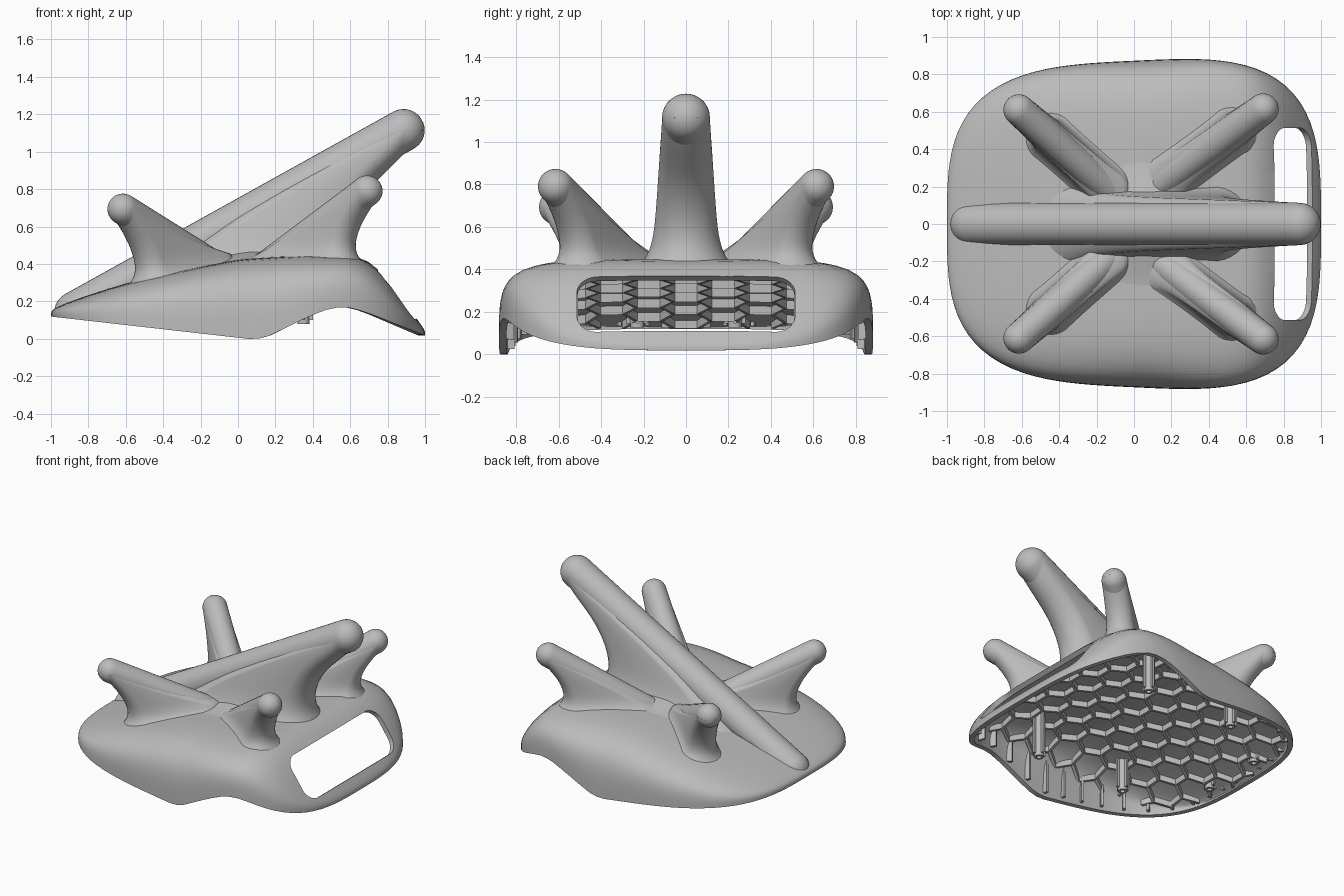
import bpy, bmesh, math
from mathutils import Vector

cube = bpy.data.objects.get("Cube")
if cube:
    bpy.data.objects.remove(cube, do_unlink=True)

GREY = (0.5, 0.5, 0.5, 1)
mat = bpy.data.materials.new("plain_grey")
mat.use_nodes = True
mat.diffuse_color = GREY
mat.node_tree.nodes["Principled BSDF"].inputs["Base Color"].default_value = GREY

# Long profiles of the shell: crown line and lower rim, as (x, z)
CROWN = [(-1.1, .165), (-.5, .325), (0, .425), (.3, .445), (.65, .45), (.78, .37), (.9, .205), (1.1, -.03)]
RIM = [(-1.1, .13), (.12, -.008), (.4, .13), (.53, .175), (.64, .16), (1.1, -.022)]
POWER = 3.3  # squareness of the plan outline


def along(points, x):
    for (x0, z0), (x1, z1) in zip(points, points[1:]):
        if x <= x1:
            return z0 + (z1 - z0) * (x - x0) / (x1 - x0)
    return points[-1][1]


def smooth(points, x):
    return sum(along(points, x + d) for d in (-.05, 0, .05)) / 3


def half_width(x):
    return .873 * (1 + .055 * x)


def reach(x, y):
    """0 at the middle of the shell, 1 on its outline."""
    return (abs(x) ** POWER + abs(y / half_width(x)) ** POWER) ** (1 / POWER)


def surface(x, y):
    fall = max(0, 1 - reach(x, y) ** 6) ** .27
    rim = smooth(RIM, x)
    return rim + (smooth(CROWN, x) - rim) * fall


def outline(angle, s):
    c, n = math.cos(angle), math.sin(angle)
    r = s * (abs(c) ** POWER + abs(n) ** POWER) ** (-1 / POWER)
    return r * c, r * n * half_width(r * c)


def finish(name, bm, recalc=True):
    if recalc:
        bmesh.ops.recalc_face_normals(bm, faces=bm.faces)
    mesh = bpy.data.meshes.new(name)
    bm.to_mesh(mesh)
    bm.free()
    mesh.materials.append(mat)
    obj = bpy.data.objects.new(name, mesh)
    bpy.context.collection.objects.link(obj)
    return obj


def round_off(obj, angle=40):
    bpy.ops.object.select_all(action='DESELECT')
    obj.select_set(True)
    bpy.context.view_layer.objects.active = obj
    bpy.ops.object.shade_smooth_by_angle(angle=math.radians(angle))


def loft(bm, rings, first=True, last=True):
    loops = [[bm.verts.new(p) for p in ring] for ring in rings]
    for a, b in zip(loops, loops[1:]):
        for i in range(len(a)):
            j = (i + 1) % len(a)
            bm.faces.new((a[i], a[j], b[j], b[i]))
    if first:
        bm.faces.new(loops[0][::-1])
    if last:
        bm.faces.new(loops[-1])


def plate(bm, a, b, width, low, high):
    """Upright bar from a to b; low and high give its z at a point."""
    a, b = Vector(a), Vector(b)
    side = (b - a).orthogonal().normalized() * width / 2
    corners = [(a, a + side), (b, b + side), (b, b - side), (a, a - side)]
    loft(bm, [[(p.x, p.y, f(c.x, c.y)) for c, p in corners] for f in (low, high)])


# Shell: concentric rings over the dome, thickened inwards
bm = bmesh.new()
steps = [(1 - (q / 12) ** (1 / .27)) ** (1 / 6) for q in range(11)]
steps += [steps[-1] * (1 - k / 14) for k in range(1, 14)]
TURN = 112
rings = []
for s in steps:
    pts = [outline(2 * math.pi * i / TURN, s) for i in range(TURN)]
    rings.append([(x, y, surface(x, y)) for x, y in pts])
loft(bm, rings, first=False)
bmesh.ops.recalc_face_normals(bm, faces=bm.faces)
if sum(f.normal.z for f in bm.faces) < 0:
    bmesh.ops.reverse_faces(bm, faces=bm.faces)
shell = finish("shell", bm, recalc=False)
solid = shell.modifiers.new("thickness", 'SOLIDIFY')
solid.thickness = .035
solid.offset = -1

# Rounded opening through the sloping end
bm = bmesh.new()
down, out, mid = Vector((.58, 0, -.81)), Vector((.81, 0, .58)), Vector((.855, 0, .24))
rings = []
for depth in (-.15, .15):
    ring = []
    for k in range(32):
        a = 2 * math.pi * (k + .5) / 32
        u = math.copysign(.065, math.cos(a)) + .1 * math.cos(a)
        v = math.copysign(.415, math.sin(a)) + .1 * math.sin(a)
        ring.append(mid + down * u + Vector((0, v, 0)) + out * depth)
    rings.append(ring)
loft(bm, rings)
cutter = finish("opening_cutter", bm)
cutter.hide_render = True
cut = shell.modifiers.new("opening", 'BOOLEAN')
cut.operation = 'DIFFERENCE'
cut.solver = 'EXACT'
cut.object = cutter
bpy.context.view_layer.update()
baked = bpy.data.meshes.new_from_object(shell.evaluated_get(bpy.context.evaluated_depsgraph_get()))
shell.modifiers.clear()
shell.data = baked
bpy.data.objects.remove(cutter, do_unlink=True)
round_off(shell)

# Low saddle that blends the horn roots together on the crown
bm = bmesh.new()
rings = []
for k in range(12):
    s = 1 - k / 12
    ring = []
    for i in range(48):
        a = 2 * math.pi * i / 48
        x, y = .05 + .42 * s * math.cos(a), .38 * s * math.sin(a)
        ring.append((x, y, surface(x, y) - .004 + .06 * (1 - s * s) ** 2))
    rings.append(ring)
loft(bm, rings, first=False)
round_off(finish("crown_saddle", bm))


def sunk(p):
    """Keep a point from poking through the underside of the shell."""
    return (p[0], p[1], max(p[2], surface(p[0], p[1]) - .02))


def horn(name, root, tip, r, base, inset, flare):
    root, tip = Vector(root), Vector(tip)
    axis = (tip - root).normalized()
    side = Vector((-axis.y, axis.x, 0)).normalized()
    up = axis.cross(side)
    bm = bmesh.new()
    # Round bar with domed ends
    stations = [(root, -math.pi / 2 * k / 8) for k in range(7, 0, -1)]
    stations += [(root.lerp(tip, k / 24), 0) for k in range(25)]
    stations += [(tip, math.pi / 2 * k / 10) for k in range(1, 10)]
    rings = []
    for c, a in stations:
        c = c + axis * r * math.sin(a)
        turn = [2 * math.pi * k / 32 for k in range(32)]
        rings.append([sunk(c + (side * math.cos(t) + up * math.sin(t)) * r * math.cos(a)) for t in turn])
    loft(bm, rings)
    # Web under the bar, with a hollow leading edge and a flared foot
    flat = Vector((axis.x, axis.y, 0))
    run = flat.length / axis.z
    flat.normalize()
    length = (tip - root).dot(flat)
    rings = []
    for k in range(25):
        t = k / 24
        back = max(0, length - (tip.z - base) * t * run)
        front = max(back, length - inset * (1 - (1 - t) ** 2))
        wide = r * (1 + flare * t) + .05 * t ** 10
        ring = []
        for i in range(32):
            a = 2 * math.pi * (i + .5) / 32 - math.pi / 2
            p = root + flat * ((front if math.cos(a) > 0 else back) + wide * math.cos(a)) + side * wide * math.sin(a)
            floor = surface(p.x, p.y) - .015
            ring.append((p.x, p.y, tip.z + (floor - tip.z) * t))
        rings.append(ring)
    loft(bm, rings, last=False)
    round_off(finish(name, bm), 60)


horn("main_horn", (-.87, 0, .14), (.885, 0, 1.115), .113, .45, .46, .4)
for label, m in (("left", 1), ("right", -1)):
    # Pairs standing along the two long sides
    horn("low_horn_" + label, (-.14, .19 * m, .395), (-.615, .61 * m, .693), .083, .33, .23, .2)
    horn("high_horn_" + label, (.13, .2 * m, .37), (.69, .615 * m, .79), .083, .4, .21, .2)

# Honeycomb ribs under the dome
bm = bmesh.new()
R = .117
EDGE = .95
done = set()


def rib_low(x, y):
    return max(surface(x, y) - .075, smooth(RIM, x) + .012)


def rib_high(x, y):
    return surface(x, y) - .015


def pulled_in(p):
    return Vector(p) * min(1, EDGE / max(reach(*p), .01))


for col in range(-6, 7):
    for row in range(-6, 7):
        cx, cy = (row + (col % 2) / 2) * R * math.sqrt(3), col * R * 1.5
        hexagon = [(cx + R * math.sin(k * math.pi / 3), cy + R * math.cos(k * math.pi / 3)) for k in range(6)]
        for a, b in zip(hexagon, hexagon[1:] + hexagon[:1]):
            key = (round((a[0] + b[0]) * 50), round((a[1] + b[1]) * 50))
            in_opening = max(a[0], b[0]) > .68 and min(abs(a[1]), abs(b[1])) < .58
            if key in done or in_opening or min(reach(*a), reach(*b)) > EDGE - .03:
                continue
            done.add(key)
            plate(bm, pulled_in(a), pulled_in(b), .02, rib_low, rib_high)

# Upright ribs on the inside of the side wall
for i in range(40):
    a = 2 * math.pi * (i + .5) / 40
    inner, outer = outline(a, .925), outline(a, .965)
    if not (inner[0] > .6 and abs(inner[1]) < .62):
        plate(bm, inner, outer, .018, lambda x, y: min(smooth(RIM, x) + .025, surface(x, y) - .03), rib_high)
finish("honeycomb_ribs", bm)

# Hollow fixing posts with small side wings
bm = bmesh.new()
for x, y, low in ((.35, .57, .08), (-.37, .56, .08), (-.85, .23, .125)):
    for m in (1, -1):
        c = (x, y * m)
        top = surface(*c) - .015
        rings = []
        for r, z in ((.032, top), (.032, low), (.016, low), (.016, low + .03)):
            turn = [2 * math.pi * k / 20 for k in range(20)]
            rings.append([(c[0] + r * math.cos(t), c[1] + r * math.sin(t), z) for t in turn])
        loft(bm, rings)
        for dx, dy in ((.05, 0), (0, .05)):
            for sign in (1, -1):
                start = (c[0] + dx * sign * .5, c[1] + dy * sign * .5)
                end = (c[0] + dx * sign, c[1] + dy * sign)
                plate(bm, start, end, .014, lambda px, py: min(low + .02, top - .01), lambda px, py: surface(px, py) - .015)
round_off(finish("fixing_posts", bm))
